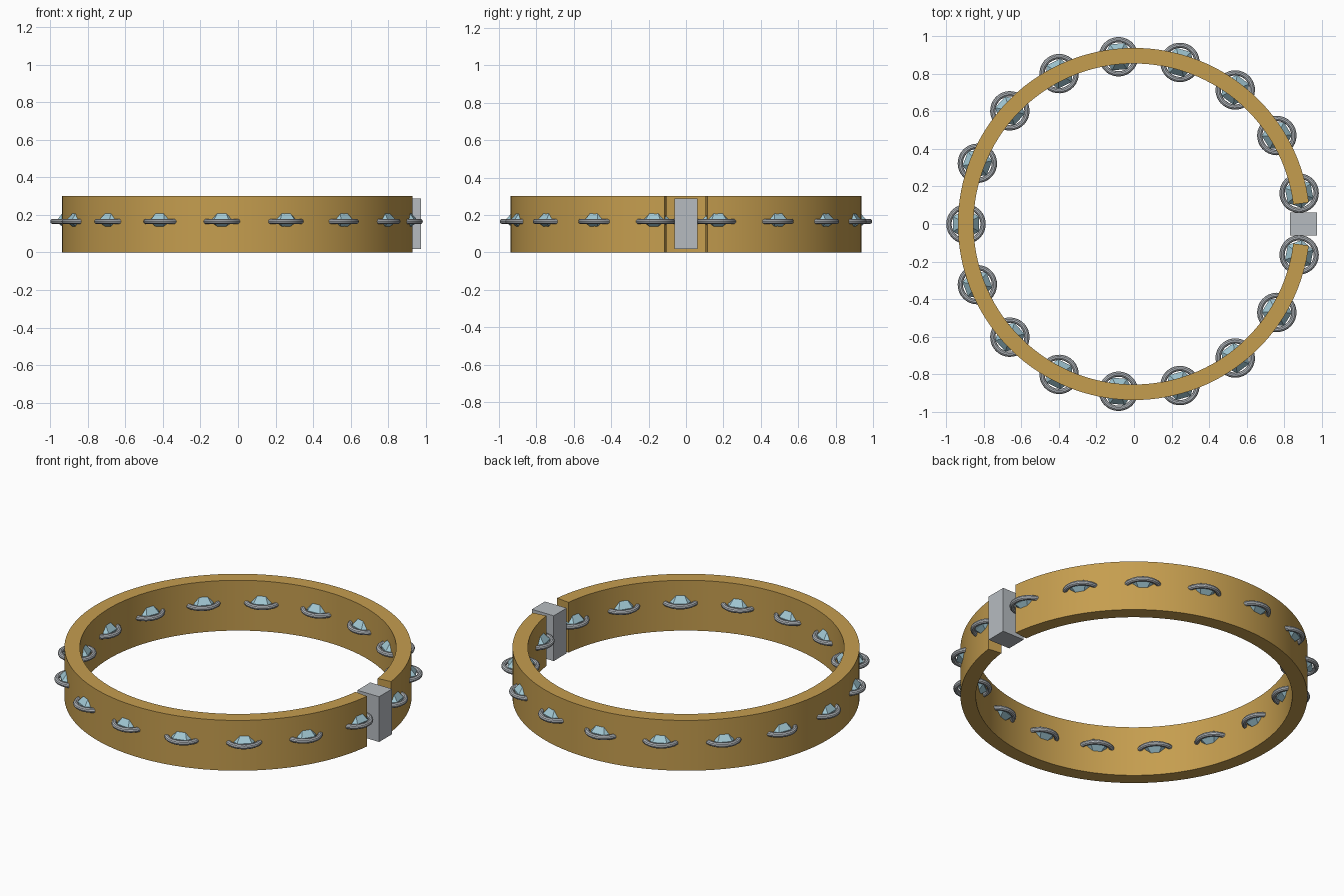
import bpy, bmesh, math
from mathutils import Matrix

if "Cube" in bpy.data.objects:
    bpy.data.objects.remove(bpy.data.objects["Cube"])


def material(name, rgb):
    m = bpy.data.materials.new(name)
    m.diffuse_color = (*rgb, 1)
    m.use_nodes = True
    m.node_tree.nodes["Principled BSDF"].inputs["Base Color"].default_value = m.diffuse_color
    return m


GOLD = material("gold", (0.56, 0.34, 0.078))
SILVER = material("silver", (0.47, 0.50, 0.53))
GEM = material("pale blue gem", (0.36, 0.58, 0.66))

RADIUS = 0.895      # centre line of the band
GEM_Z = 0.165
COUNT = 17          # even spacing, with one step straddling the clasp


def add_object(name, bm, mat, smooth=False):
    bmesh.ops.recalc_face_normals(bm, faces=bm.faces[:])
    mesh = bpy.data.meshes.new(name)
    bm.to_mesh(mesh)
    bm.free()
    mesh.materials.append(mat)
    ob = bpy.data.objects.new(name, mesh)
    bpy.context.collection.objects.link(ob)
    if smooth:
        bpy.ops.object.select_all(action='DESELECT')
        ob.select_set(True)
        bpy.context.view_layer.objects.active = ob
        bpy.ops.object.shade_smooth_by_angle(angle=math.radians(35))
    return ob


def sweep(bm, rings, close_rings, cap):
    """Skin a list of closed vertex rings."""
    loops = [[bm.verts.new(p) for p in ring] for ring in rings]
    n = len(loops[0])
    pairs = list(zip(loops, loops[1:]))
    if close_rings:
        pairs.append((loops[-1], loops[0]))
    for a, b in pairs:
        for i in range(n):
            j = (i + 1) % n
            bm.faces.new((a[i], a[j], b[j], b[i]))
    if cap:
        bm.faces.new(loops[0])
        bm.faces.new(loops[-1])


# Open band with a gap for the clasp
bm = bmesh.new()
start, steps = math.radians(7), 128
profile = [(0.855, 0), (0.938, 0), (0.938, 0.3), (0.855, 0.3)]
rings = []
for k in range(steps + 1):
    a = start + (2 * math.pi - 2 * start) * k / steps
    rings.append([(r * math.cos(a), r * math.sin(a), z) for r, z in profile])
sweep(bm, rings, False, True)
add_object("band", bm, GOLD, True)

# Clasp block in the gap
bm = bmesh.new()
bmesh.ops.create_cube(bm, size=1, matrix=Matrix.Translation((0.902, 0, 0.153))
                      @ Matrix.Diagonal((0.144, 0.122, 0.27, 1)))
add_object("clasp", bm, SILVER)

# Round setting
bm = bmesh.new()
rings = []
for k in range(32):
    a = 2 * math.pi * k / 32
    ring = []
    for i in range(10):
        t = 2 * math.pi * i / 10
        r = 0.091 + 0.014 * math.cos(t)
        ring.append((r * math.cos(a), r * math.sin(a), 0.014 * math.sin(t)))
    rings.append(ring)
sweep(bm, rings, True, False)
setting = add_object("setting", bm, SILVER, True)

# Six-sided cut gem
bm = bmesh.new()
levels = [(0.022, -0.045), (0.08, -0.004), (0.08, 0.008), (0.046, 0.045)]
sweep(bm, [[(r * math.cos(math.pi * i / 3), r * math.sin(math.pi * i / 3), z)
            for i in range(6)] for r, z in levels], False, True)
gem = add_object("gem", bm, GEM)

# Repeat the gem and its setting around the band
for k in range(COUNT):
    a = math.pi + 2 * math.pi * (k - COUNT // 2) / COUNT
    for part in (setting, gem):
        ob = part if k == 0 else part.copy()
        if k:
            bpy.context.collection.objects.link(ob)
        ob.location = (RADIUS * math.cos(a), RADIUS * math.sin(a), GEM_Z)
        ob.rotation_euler = (0, 0, a + math.pi / 2)
